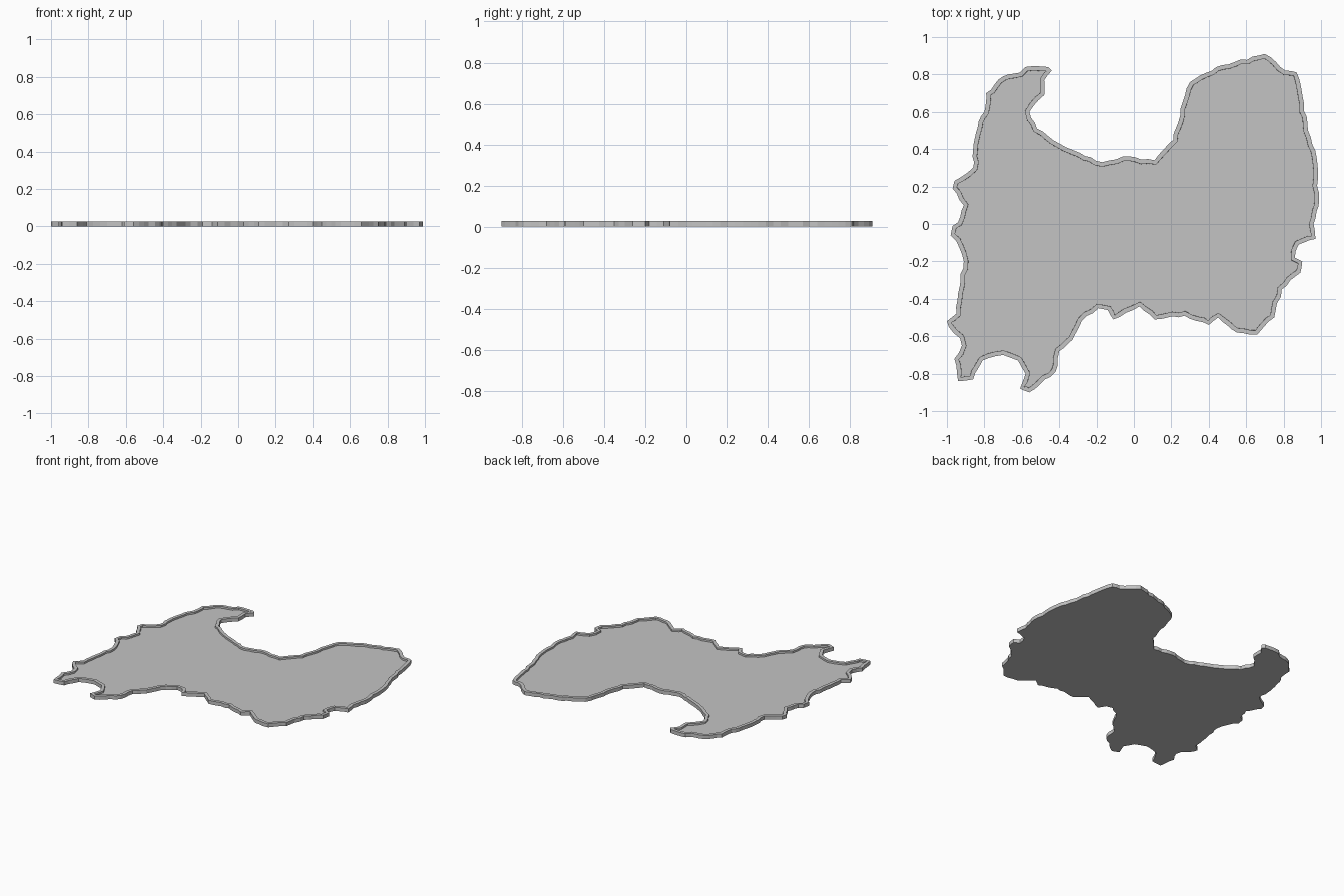
import bpy
import bmesh
import random
from mathutils import Vector

HEIGHT = 0.027
RIM_WIDTH = 0.024
FLOOR_DROP = 0.013

default_cube = bpy.data.objects.get("Cube")
if default_cube:
    bpy.data.objects.remove(default_cube, do_unlink=True)


def make_material(name, value):
    """One flat grey material, shown in the viewport and in renders."""
    material = bpy.data.materials.new(name)
    material.use_nodes = True
    colour = (value, value, value, 1)
    material.diffuse_color = colour
    shader = material.node_tree.nodes["Principled BSDF"]
    shader.inputs["Base Color"].default_value = colour
    return material


def roughen(points, amount):
    """Split each span of the closed outline and nudge the new points sideways."""
    result = []
    for index, start in enumerate(points):
        end = points[(index + 1) % len(points)]
        span = end - start
        sideways = Vector((-span.y, span.x)).normalized()
        result.append(start)
        pieces = max(1, round(span.length / 0.035))
        for piece in range(1, pieces):
            nudge = random.uniform(-amount, amount)
            result.append(start + span * piece / pieces + sideways * nudge)
    return result


# Ragged coast, anticlockwise from the tip of the left horn
coast = [
    (-.44, .82), (-.46, .84), (-.58, .84), (-.61, .81), (-.7, .79),
    (-.79, .7), (-.8, .6), (-.83, .55), (-.86, .39), (-.86, .3),
    (-.96, .23), (-.97, .19), (-.91, .1), (-.94, .01), (-.97, -.01),
    (-.98, -.06), (-.95, -.09), (-.91, -.2), (-.94, -.37), (-.95, -.48),
    (-1, -.52), (-.99, -.55), (-.93, -.61), (-.92, -.65), (-.96, -.72),
    (-.94, -.84), (-.86, -.83), (-.81, -.73), (-.7, -.7), (-.62, -.73),
    (-.58, -.8), (-.61, -.88), (-.56, -.9), (-.42, -.79), (-.4, -.68),
    (-.33, -.62), (-.28, -.52), (-.19, -.45), (-.14, -.46), (-.11, -.51),
    (.03, -.44), (.11, -.51), (.27, -.49), (.4, -.54), (.45, -.5),
    (.55, -.58), (.66, -.59), (.75, -.5), (.79, -.35), (.89, -.26),
    (.9, -.2), (.86, -.18), (.88, -.11), (.97, -.08), (.96, 0),
    (.99, .13), (.97, .39), (.93, .5), (.91, .64), (.87, .81),
    (.81, .82), (.7, .91), (.44, .84), (.3, .76), (.26, .65),
    (.21, .45), (.11, .34), (-.06, .36), (-.17, .33), (-.29, .38),
    (-.4, .43), (-.52, .51), (-.56, .6), (-.48, .69), (-.48, .77),
]
random.seed(4)
outline = roughen([Vector(point) for point in coast], 0.006)

# Solid slab
bm = bmesh.new()
base = bm.faces.new([bm.verts.new((p.x, p.y, 0)) for p in outline])
extruded = bmesh.ops.extrude_face_region(bm, geom=[base], use_keep_orig=True)
top_verts = [g for g in extruded["geom"] if isinstance(g, bmesh.types.BMVert)]
bmesh.ops.translate(bm, verts=top_verts, vec=(0, 0, HEIGHT))
bmesh.ops.recalc_face_normals(bm, faces=bm.faces[:])

# Raised rim around a sunken floor
top = next(f for f in bm.faces if all(v.co.z > HEIGHT / 2 for v in f.verts))
bmesh.ops.inset_region(bm, faces=[top], thickness=RIM_WIDTH,
                       use_even_offset=False)
bmesh.ops.inset_region(bm, faces=[top], thickness=0.0005, depth=0,
                       use_even_offset=False)
for vert in top.verts:
    vert.co.z = HEIGHT - FLOOR_DROP
bmesh.ops.triangulate(bm, faces=[f for f in bm.faces if len(f.verts) > 4])

mesh = bpy.data.meshes.new("rimmed_land_slab")
bm.to_mesh(mesh)
bm.free()
mesh.materials.append(make_material("plain grey", 0.55))
slab = bpy.data.objects.new("rimmed_land_slab", mesh)
bpy.context.collection.objects.link(slab)
